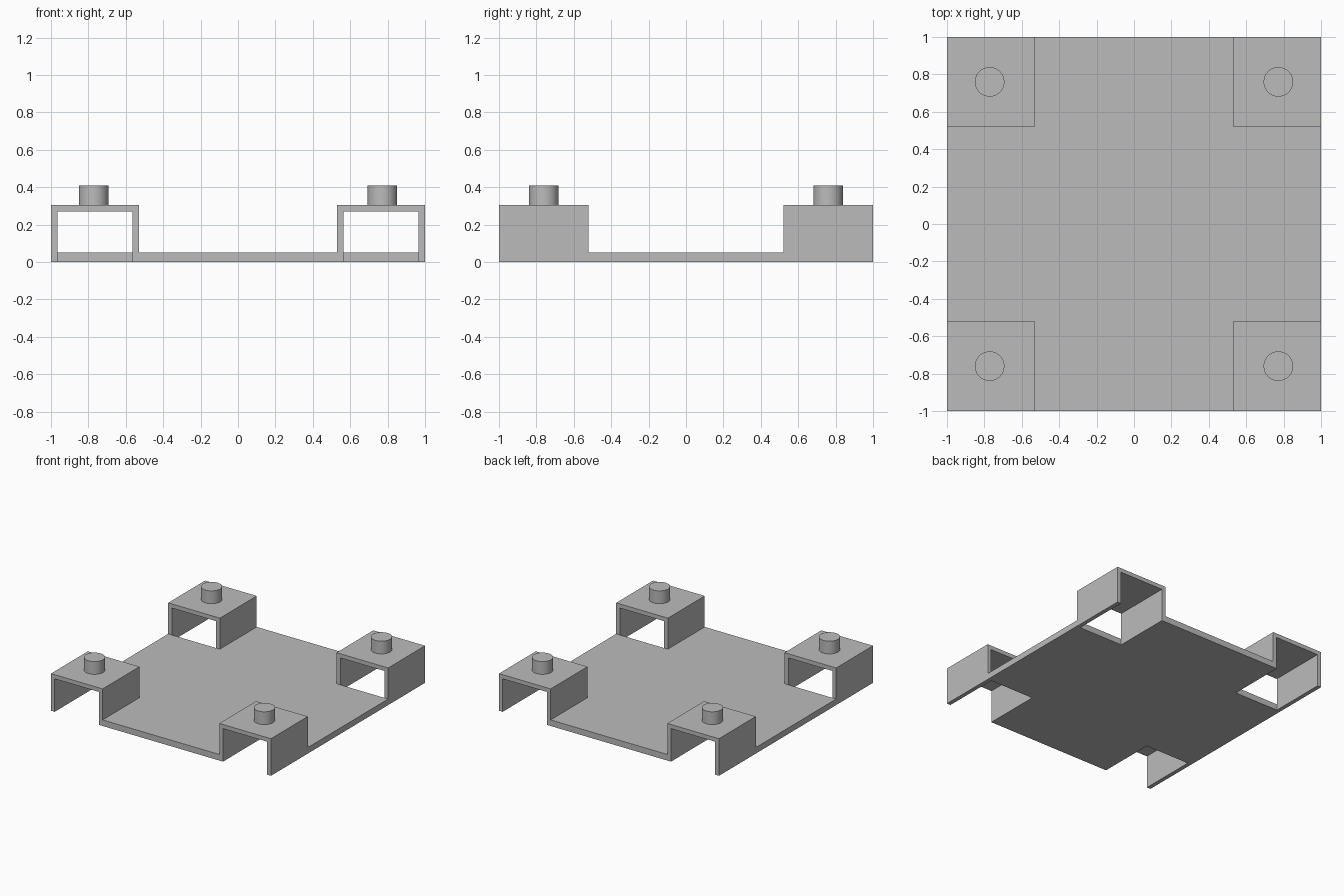
import bpy, bmesh
from mathutils import Vector

cube = bpy.data.objects.get("Cube")
if cube:
    bpy.data.objects.remove(cube)

grey = bpy.data.materials.new("plain_grey")
grey.use_nodes = True
colour = (0.5, 0.5, 0.5, 1)
grey.diffuse_color = colour
grey.node_tree.nodes["Principled BSDF"].inputs["Base Color"].default_value = colour

INNER_X, INNER_Y = 0.53, 0.522   # inner edges of the corner channels
WALL = 0.034                     # channel sheet thickness
PLATE, TOP = 0.05, 0.305         # plate and channel heights
PEG_X, PEG_Y, PEG_R, PEG_H = 0.772, 0.76, 0.079, 0.105


def finish(name, bm):
    bmesh.ops.recalc_face_normals(bm, faces=bm.faces)
    mesh = bpy.data.meshes.new(name)
    bm.to_mesh(mesh)
    bm.free()
    mesh.materials.append(grey)
    obj = bpy.data.objects.new(name, mesh)
    bpy.context.collection.objects.link(obj)
    return obj


def extrude_profile(name, points, direction):
    bm = bmesh.new()
    face = bm.faces.new([bm.verts.new(p) for p in points])
    result = bmesh.ops.extrude_face_region(bm, geom=[face], use_keep_orig=True)
    moved = [v for v in result["geom"] if isinstance(v, bmesh.types.BMVert)]
    bmesh.ops.translate(bm, verts=moved, vec=Vector(direction))
    return finish(name, bm)


# Cross-shaped base plate with its corners notched out
quarter = [(1, INNER_Y), (INNER_X, INNER_Y), (INNER_X, 1)]
outline = []
for sx, sy in ((1, 1), (-1, 1), (-1, -1), (1, -1)):
    corner = quarter if sx * sy > 0 else quarter[::-1]
    outline += [(x * sx, y * sy, 0) for x, y in corner]
extrude_profile("base_plate", outline, (0, 0, PLATE))

# Bent sheet channel and round peg on each corner
outer = [(INNER_X, 0), (INNER_X, TOP), (1, TOP), (1, 0)]
inner = [(1 - WALL, 0), (1 - WALL, TOP - WALL),
         (INNER_X + WALL, TOP - WALL), (INNER_X + WALL, 0)]
for side, sx in (("left", 1), ("right", -1)):
    for end, sy in (("front", -1), ("back", 1)):
        points = [(x * sx, sy * INNER_Y, z) for x, z in outer + inner]
        extrude_profile(f"{end}_{side}_channel", points, (0, sy * (1 - INNER_Y), 0))

        bpy.ops.mesh.primitive_cylinder_add(
            vertices=48, radius=PEG_R, depth=PEG_H,
            location=(sx * PEG_X, sy * PEG_Y, TOP + PEG_H / 2))
        peg = bpy.context.object
        peg.name = f"{end}_{side}_peg"
        peg.data.materials.append(grey)
        bpy.ops.object.shade_smooth_by_angle()
